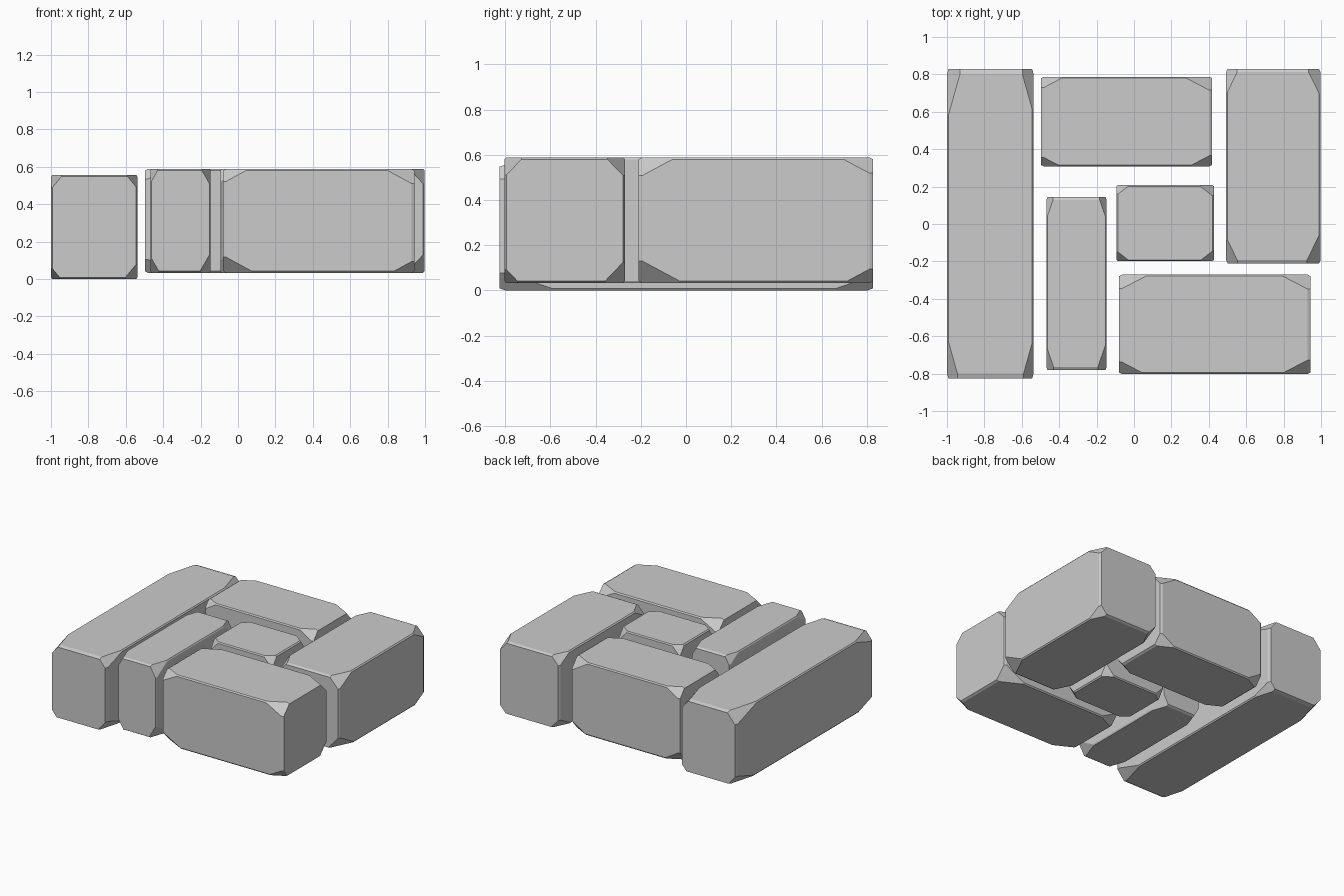
import bpy, bmesh
from mathutils import Vector

if "Cube" in bpy.data.objects:
    bpy.data.objects.remove(bpy.data.objects["Cube"])

EDGE = 0.016   # slim edge chamfer, as a fraction of each block dimension
HEIGHT = 0.556


def make_block(name, x0, x1, y0, y1, z0, bottom, top):
    """Box with chipped corners and slim edge chamfers.
    bottom/top: chip fractions for front-left, front-right, back-left, back-right."""
    size = Vector((x1 - x0, y1 - y0, HEIGHT))
    centre = Vector(((x0 + x1) / 2, (y0 + y1) / 2, z0 + HEIGHT / 2))
    bm = bmesh.new()
    for i, chip in enumerate(list(bottom) + list(top)):
        sign = [1 if i >> k & 1 else -1 for k in range(3)]
        for a in range(3):              # edge leaving the corner
            for b in range(3):          # side face the point lies inside
                if a == b:
                    continue
                inset = [0, 0, 0]
                inset[a], inset[b] = chip, EDGE
                bm.verts.new([s * (0.5 - n) * d for s, n, d in zip(sign, inset, size)])
    bmesh.ops.convex_hull(bm, input=bm.verts)
    bmesh.ops.dissolve_limit(bm, angle_limit=0.02, verts=bm.verts, edges=bm.edges)
    bmesh.ops.recalc_face_normals(bm, faces=bm.faces)
    mesh = bpy.data.meshes.new(name)
    bm.to_mesh(mesh)
    bm.free()
    ob = bpy.data.objects.new(name, mesh)
    ob.location = centre
    bpy.context.collection.objects.link(ob)


# Paving stones: footprint, base height, lower chips, upper chips
make_block("left_long_stone", -1.0, -0.537, -0.825, 0.828, 0.0,
           (.10, .14, .13, .10), (.12, .115, .15, .13))
make_block("back_stone", -0.497, 0.418, 0.308, 0.787, 0.033,
           (.13, .13, .13, .13), (.10, .12, .12, .15))
make_block("right_stone", 0.492, 0.998, -0.21, 0.828, 0.033,
           (.13, .175, .13, .11), (.12, .145, .117, .126))
make_block("front_narrow_stone", -0.468, -0.147, -0.78, 0.144, 0.033,
           (.14, .175, .13, .13), (.12, .145, .11, .115))
make_block("centre_small_stone", -0.094, 0.427, -0.198, 0.208, 0.033,
           (.13, .13, .13, .13), (.12, .13, .12, .14))
make_block("front_wide_stone", -0.079, 0.943, -0.803, -0.27, 0.033,
           (.15, .107, .13, .165), (.12, .14, .14, .145))
